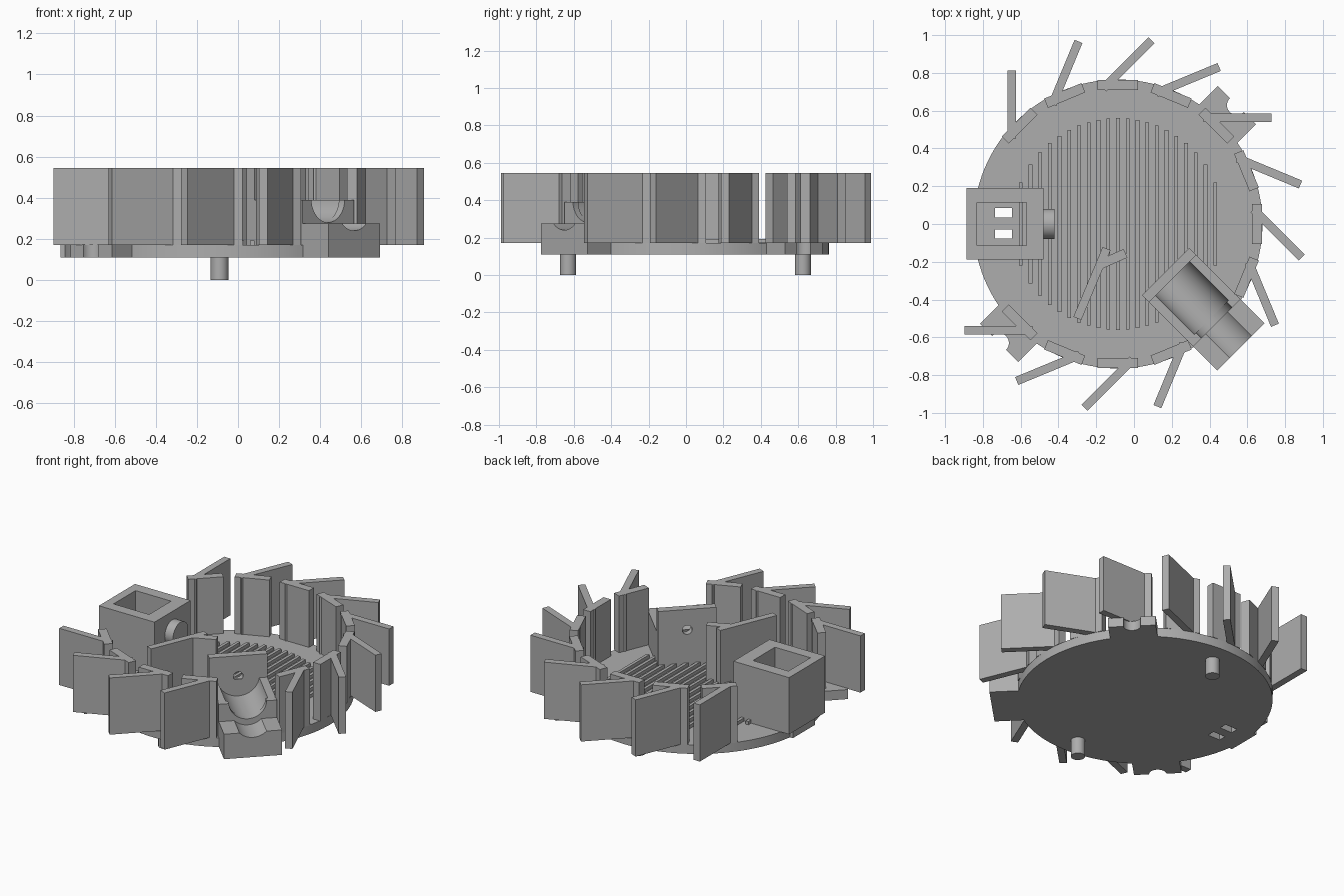
import bpy, bmesh, math
from mathutils import Matrix, Vector

if "Cube" in bpy.data.objects:
    bpy.data.objects.remove(bpy.data.objects["Cube"])

grey = bpy.data.materials.new("plain grey")
grey.use_nodes = True
colour = (0.42, 0.42, 0.42, 1)
grey.diffuse_color = colour
grey.node_tree.nodes["Principled BSDF"].inputs["Base Color"].default_value = colour

CENTRE = Vector((-0.085, 0, 0))
DECK, TOP, UNDER = 0.17, 0.545, 0.11


def place(angle):
    """Frame at the disc centre with x pointing outward at an angle."""
    return Matrix.Translation(CENTRE) @ Matrix.Rotation(math.radians(angle), 4, 'Z')


def finish(name, bm, frame=None):
    mesh = bpy.data.meshes.new(name)
    bm.to_mesh(mesh)
    bm.free()
    mesh.materials.append(grey)
    obj = bpy.data.objects.new(name, mesh)
    bpy.context.collection.objects.link(obj)
    if frame:
        obj.matrix_world = frame
    return obj


def add_box(bm, x0, x1, y0, y1, z0, z1, turn=0):
    size = Matrix.Diagonal((x1 - x0, y1 - y0, z1 - z0, 1))
    mid = Matrix.Translation(((x0 + x1) / 2, (y0 + y1) / 2, (z0 + z1) / 2))
    bmesh.ops.create_cube(bm, size=1, matrix=mid @ Matrix.Rotation(turn, 4, 'Z') @ size)


def box(name, *extent, frame=None):
    bm = bmesh.new()
    add_box(bm, *extent)
    return finish(name, bm, frame)


def bar(bm, start, end, width, z0, z1):
    """Upright wall between two plan points."""
    a, b = Vector(start), Vector(end)
    mid, span = (a + b) / 2, b - a
    half = span.length / 2
    add_box(bm, mid.x - half, mid.x + half, mid.y - width / 2, mid.y + width / 2,
            z0, z1, math.atan2(span.y, span.x))


def cylinder(name, radius, length, where, frame=None, lying=False, sides=48):
    bm = bmesh.new()
    m = Matrix.Translation(where)
    if lying:
        m = m @ Matrix.Rotation(math.pi / 2, 4, 'Y')
    bmesh.ops.create_cone(bm, cap_ends=True, segments=sides, radius1=radius,
                          radius2=radius, depth=length, matrix=m)
    for f in bm.faces:
        f.smooth = len(f.verts) == 4
    for e in bm.edges:
        e.smooth = all(len(f.verts) == 4 for f in e.link_faces)
    return finish(name, bm, frame)


def cut(obj, *cutters):
    for c in cutters:
        mod = obj.modifiers.new("cut", 'BOOLEAN')
        mod.operation, mod.solver, mod.object = 'DIFFERENCE', 'EXACT', c
    bpy.context.view_layer.update()
    graph = bpy.context.evaluated_depsgraph_get()
    mesh = bpy.data.meshes.new_from_object(obj.evaluated_get(graph))
    obj.modifiers.clear()
    obj.data = mesh
    for c in cutters:
        bpy.data.objects.remove(c)


# Base disc with two windows
disc = cylinder("base_disc", 0.765, DECK - UNDER, (CENTRE.x, 0, (DECK + UNDER) / 2), sides=128)
cut(disc, *[box("window_cutter", -0.735, -0.645, y - 0.025, y + 0.025, 0, 0.3)
            for y in (0.06, -0.053)])

# Two pegs underneath
for side, y in (("front", -0.63), ("back", 0.625)):
    cylinder(side + "_peg", 0.043, UNDER + 0.01, (-0.09, y, (UNDER + 0.01) / 2), sides=32)

# Raised ribs filling a circle on the deck
bm = bmesh.new()
for i in range(21):
    off = (i - 10) * 0.0515
    reach = math.sqrt(0.56 ** 2 - off ** 2)
    add_box(bm, off - 0.01, off + 0.01, -reach, reach, DECK - 0.01, DECK + 0.022)
finish("deck_ribs", bm, place(0))

# Ring of vanes: chord plate plus slanted fin
empty_slots = (7, 8, 9, 14)
for slot in range(16):
    if slot in empty_slots:
        continue
    frame = place(slot * 22.5)
    bm = bmesh.new()
    add_box(bm, 0.71, 0.763, -0.107, 0.107, DECK, TOP)
    bar(bm, (0.718, 0.078), (0.973, -0.177), 0.045, DECK, TOP)
    finish("vane", bm, frame)

# Notched mounting tabs under two of the vanes
for side, angle in (("back", 45), ("front", 225)):
    tab = box(side + "_tab", 0.645, 0.89, -0.143, 0.143, UNDER, DECK + 0.003, frame=place(angle))
    cut(tab, cylinder("notch_cutter", 0.052, 0.3, (0.89, 0, 0.15), place(angle)))

# Loose guide wall on the deck
bm = bmesh.new()
bar(bm, (-0.3, -0.5), (-0.145, -0.13), 0.045, DECK, TOP)
bar(bm, (-0.18, -0.215), (-0.045, -0.155), 0.05, DECK, TOP)
finish("guide_wall", bm)

# Open box with a round boss, on a small tab
holder = box("open_box", -0.887, -0.48, -0.187, 0.19, DECK, TOP)
cut(holder, box("box_cutter", -0.83, -0.57, -0.115, 0.115, 0.1, 0.7))
foot = box("box_foot", -0.863, -0.78, -0.115, 0.115, UNDER, DECK)
cylinder("box_boss", 0.08, 0.08, (-0.46, 0, 0.41), lying=True)

# Cradle: stepped block with a trough, backed by a drilled plate
frame = place(315)
low = box("cradle_front", 0.73, 0.92, -0.177, 0.177, UNDER, 0.275, frame=frame)
cut(low, cylinder("trough_cutter", 0.115, 0.5, (0.85, 0, 0.355), frame, True))
high = box("cradle_body", 0.4, 0.74, -0.177, 0.177, DECK, 0.39, frame=frame)
cut(high, cylinder("trough_cutter", 0.13, 0.29, (0.555, 0, 0.41), frame, True),
    cylinder("mouth_cutter", 0.115, 0.3, (0.8, 0, 0.395), frame, True))
plate = box("cradle_plate", 0.357, 0.41, -0.177, 0.177, DECK, TOP, frame=frame)
cut(plate, cylinder("hole_cutter", 0.03, 0.3, (0.38, 0, 0.41), frame, True, 24))
